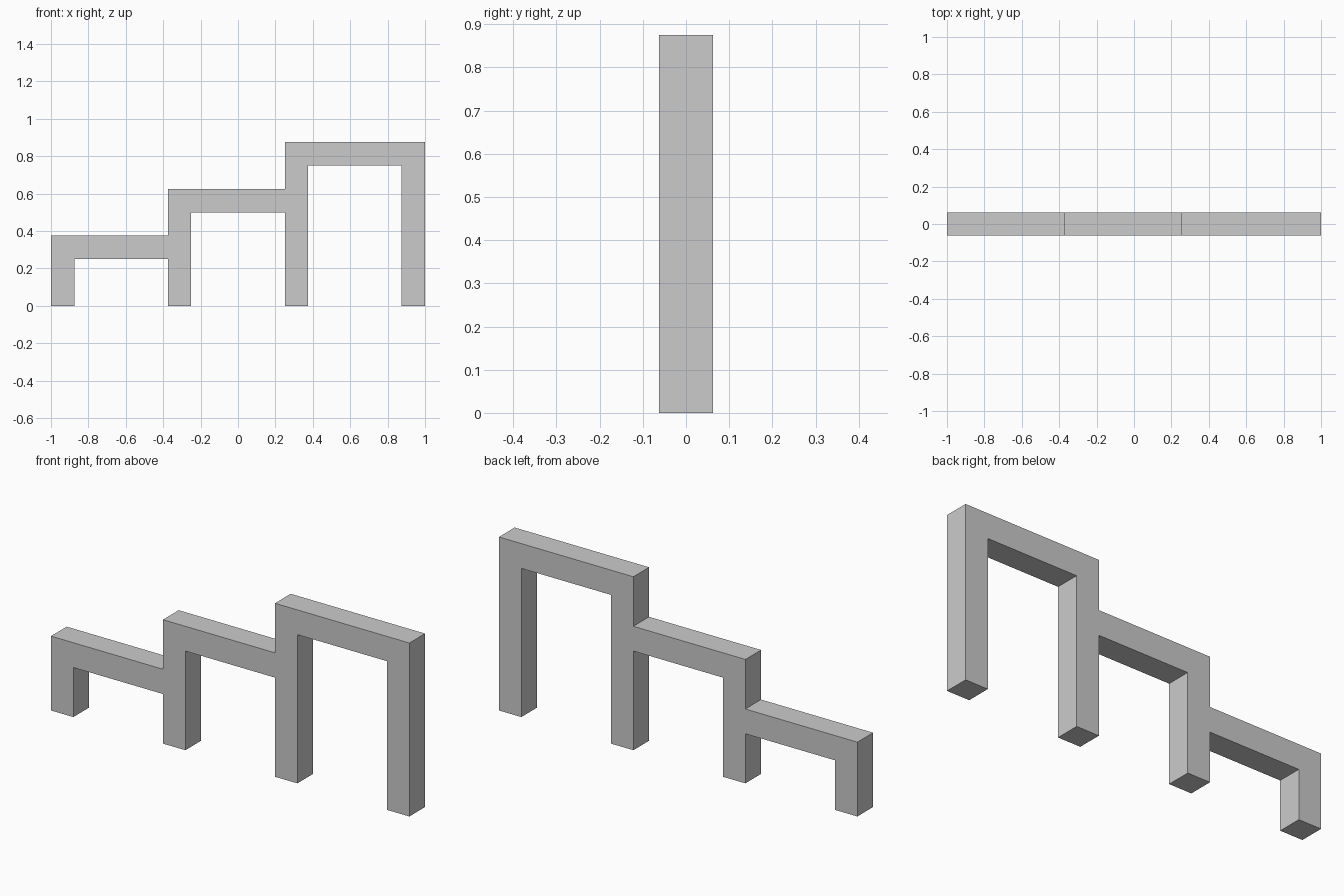
import bpy
import bmesh
from mathutils import Vector

if "Cube" in bpy.data.objects:
    bpy.data.objects.remove(bpy.data.objects["Cube"])

T = 0.125                              # square section of legs and beams
LEGS = [-1.0, -0.375, 0.25, 0.875]     # left edge of each leg
TOPS = [0.375, 0.625, 0.875]           # top of each beam

# Stepped upper edge, left to right
outline = [(LEGS[0], 0)]
for i, top in enumerate(TOPS):
    end = LEGS[i + 1] if i < 2 else LEGS[3] + T
    outline += [(LEGS[i], top), (end, top)]
outline.append((LEGS[3] + T, 0))

# Openings between the legs, right to left
for i in (2, 1, 0):
    left, right, z = LEGS[i] + T, LEGS[i + 1], TOPS[i] - T
    outline += [(right, 0), (right, z), (left, z), (left, 0)]

# Stepped bars: the outline extruded through its depth
bm = bmesh.new()
face = bm.faces.new([bm.verts.new((x, -T / 2, z)) for x, z in outline])
extruded = bmesh.ops.extrude_face_region(bm, geom=[face], use_keep_orig=True)
moved = [g for g in extruded["geom"] if isinstance(g, bmesh.types.BMVert)]
bmesh.ops.translate(bm, verts=moved, vec=Vector((0, T, 0)))
bmesh.ops.recalc_face_normals(bm, faces=bm.faces)

mesh = bpy.data.meshes.new("stepped_bars")
bm.to_mesh(mesh)
bm.free()
bpy.context.collection.objects.link(bpy.data.objects.new("stepped_bars", mesh))
